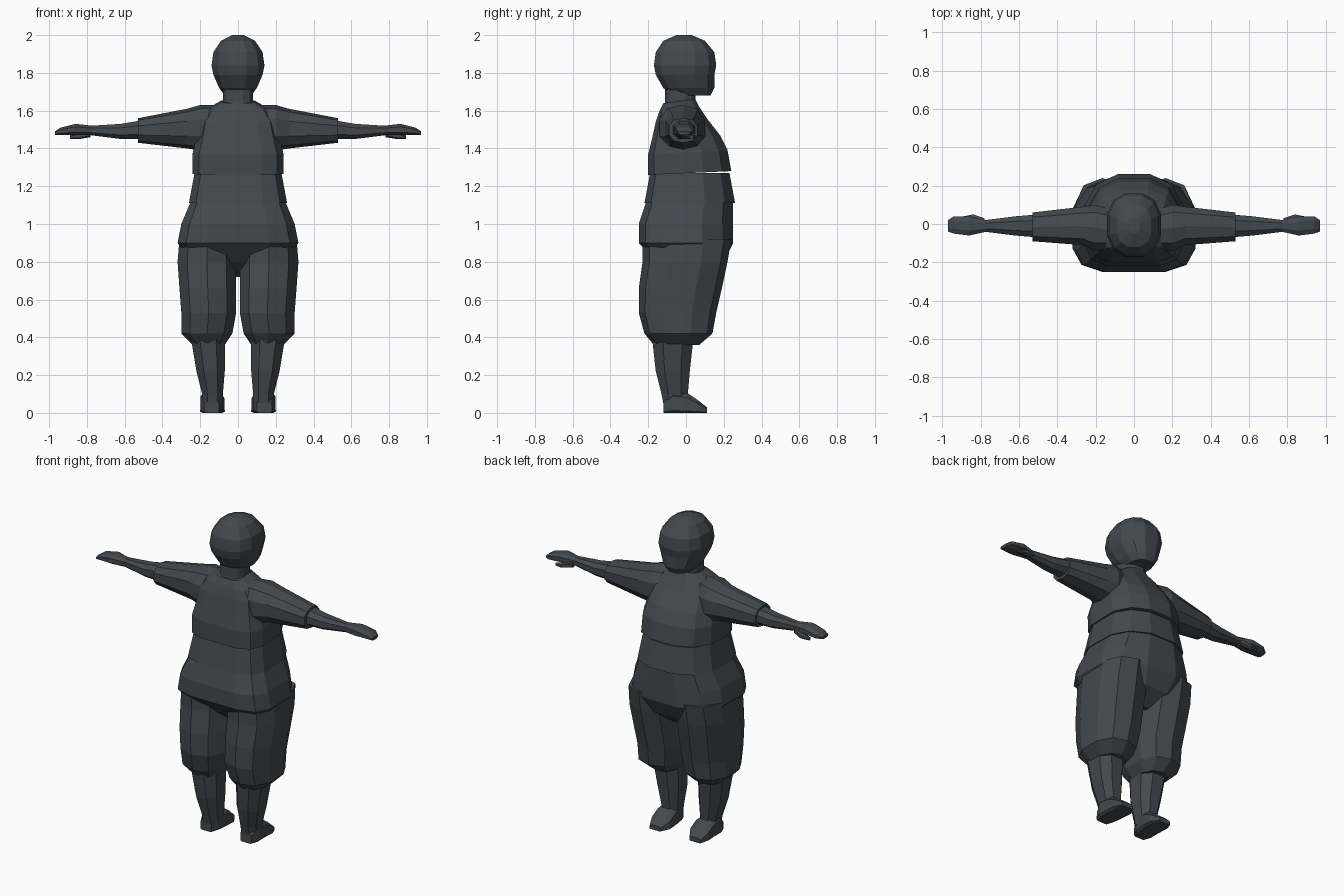
import bpy
import bmesh
from math import cos, sin, pi, copysign
from mathutils import Vector

default_cube = bpy.data.objects.get("Cube")
if default_cube:
    bpy.data.objects.remove(default_cube, do_unlink=True)

# One slate colour for the whole figure
slate = bpy.data.materials.new("dark slate")
slate.use_nodes = True
colour = (.056, .066, .077, 1)
slate.diffuse_color = colour
slate.node_tree.nodes["Principled BSDF"].inputs["Base Color"].default_value = colour

# Squareness of a cross-section half
ROUND, BOXY, FLAT = 2.4, 4, 8


def section(sides, upper_power, lower_power):
    """Unit cross-section: a rounded box whose two halves may differ in squareness."""
    points = []
    for i in range(sides):
        angle = 2 * pi * (i + .5) / sides
        across, up = cos(angle), sin(angle)
        power = upper_power if up > 0 else lower_power
        points.append((copysign(abs(across) ** (2 / power), across),
                       copysign(abs(up) ** (2 / power), up)))
    widest = max(across for across, up in points)
    highest = max(up for across, up in points)
    lowest = -min(up for across, up in points)
    return [(across / widest, up / (highest if up > 0 else lowest))
            for across, up in points]


def place(axis, along, across, up):
    """Turn loft coordinates into a point for a loft running along the axis."""
    if axis == "X":
        return Vector((along, across, up))
    if axis == "Y":
        return Vector((across, along, up))
    return Vector((across, up, along))


def loft(name, rings, axis="Z", sides=8, upper=ROUND, lower=ROUND, mirrored=False, lean=0):
    """Skin rings of (along, across_min, across_max, up_min, up_max)."""
    bm = bmesh.new()
    outline = section(sides, upper, lower)
    loops = []
    for along, across_min, across_max, up_min, up_max in rings:
        across_middle = (across_min + across_max) / 2
        up_middle = (up_min + up_max) / 2
        loop = []
        for across, up in outline:
            point = place(axis, along + lean * up,
                          across_middle + across * (across_max - across_middle),
                          up_middle + up * (up_max - up_middle))
            if mirrored:
                point.x = -point.x
            loop.append(bm.verts.new(point))
        loops.append(loop)
    for first, second in zip(loops, loops[1:]):
        for i in range(sides):
            j = (i + 1) % sides
            bm.faces.new((first[i], first[j], second[j], second[i]))
    bm.faces.new(loops[0])
    bm.faces.new(loops[-1])
    bmesh.ops.recalc_face_normals(bm, faces=bm.faces)
    mesh = bpy.data.meshes.new(name)
    bm.to_mesh(mesh)
    bm.free()
    mesh.materials.append(slate)
    bpy.context.collection.objects.link(bpy.data.objects.new(name, mesh))


def body_part(name, rows, **options):
    """Loft a part on the centre line from (height, half_width, back, front) rows."""
    rings = [(height, -half_width, half_width, back, front)
             for height, half_width, back, front in rows]
    loft(name, rings, sides=12, **options)


def limb_part(name, rings, **options):
    """Loft a limb part on the left side and its mirror image on the right side."""
    loft("left_" + name, rings, **options)
    loft("right_" + name, rings, mirrored=True, **options)


# Head with a flat face and a chin that overhangs the neck
body_part("head", [
    (1.68, .07, -.07, .13),
    (1.72, .1, -.12, .15),
    (1.79, .13, -.16, .15),
    (1.84, .14, -.17, .16),
    (1.91, .13, -.16, .15),
    (1.97, .09, -.12, .1),
    (2, .03, -.05, .03),
])

body_part("neck", [
    (1.58, .1, -.13, .07),
    (1.65, .08, -.11, .05),
    (1.74, .08, -.11, .05),
])

# Shirt with a flat back and round belly; the hem dips at the back
body_part("shirt_body", [
    (1.27, .24, -.2, .24),
    (1.38, .24, -.2, .22),
    (1.46, .22, -.18, .18),
    (1.55, .2, -.16, .11),
    (1.61, .16, -.14, .07),
    (1.65, .09, -.12, .05),
], lower=BOXY, lean=.01)

# Waistband flaring over the trousers
body_part("waistband", [
    (1.11, .26, -.22, .26),
    (1.27, .23, -.19, .23),
], lower=BOXY)

# Baggy seat of the trousers, closing at the crotch
body_part("trouser_seat", [
    (.72, .05, -.06, .1),
    (.8, .24, -.16, .2),
    (.9, .32, -.25, .25),
    (1, .3, -.25, .25),
    (1.12, .25, -.21, .25),
], lower=BOXY)

# Trouser legs gathered below the knee
limb_part("trouser_leg", [
    (.36, .07, .24, -.17, .07),
    (.42, .03, .3, -.22, .14),
    (.53, .01, .3, -.25, .16),
    (.66, .01, .31, -.25, .19),
    (.8, .01, .32, -.23, .22),
    (.92, .02, .31, -.23, .24),
], sides=10)

limb_part("calf", [
    (.05, .08, .19, -.12, .02),
    (.1, .08, .19, -.13, .01),
    (.22, .07, .22, -.16, .02),
    (.4, .07, .25, -.18, .04),
])

# Feet with flat soles, from heel to toe
limb_part("foot", [
    (-.12, .1, .18, 0, .07),
    (-.07, .08, .2, 0, .12),
    (0, .07, .2, 0, .11),
    (.06, .07, .2, 0, .07),
    (.11, .1, .18, 0, .03),
], axis="Y", lower=FLAT)

# Short sleeves ending in open cuffs
limb_part("sleeve", [
    (.1, -.13, .07, 1.4, 1.63),
    (.2, -.14, .1, 1.39, 1.63),
    (.27, -.11, .09, 1.4, 1.61),
    (.53, -.09, .06, 1.43, 1.56),
], axis="X", sides=10)

limb_part("forearm", [
    (.5, -.07, .05, 1.45, 1.55),
    (.62, -.06, .04, 1.45, 1.53),
    (.78, -.04, .02, 1.47, 1.52),
], axis="X")

# Flat mitten hands with separate thumbs
limb_part("hand", [
    (.77, -.04, .02, 1.47, 1.52),
    (.86, -.06, .04, 1.47, 1.53),
    (.94, -.05, .04, 1.47, 1.51),
    (.97, -.04, .02, 1.47, 1.49),
], axis="X")

limb_part("thumb", [
    (.78, 0, .03, 1.46, 1.5),
    (.84, .01, .05, 1.45, 1.48),
    (.89, .02, .04, 1.45, 1.47),
], axis="X", sides=6)
